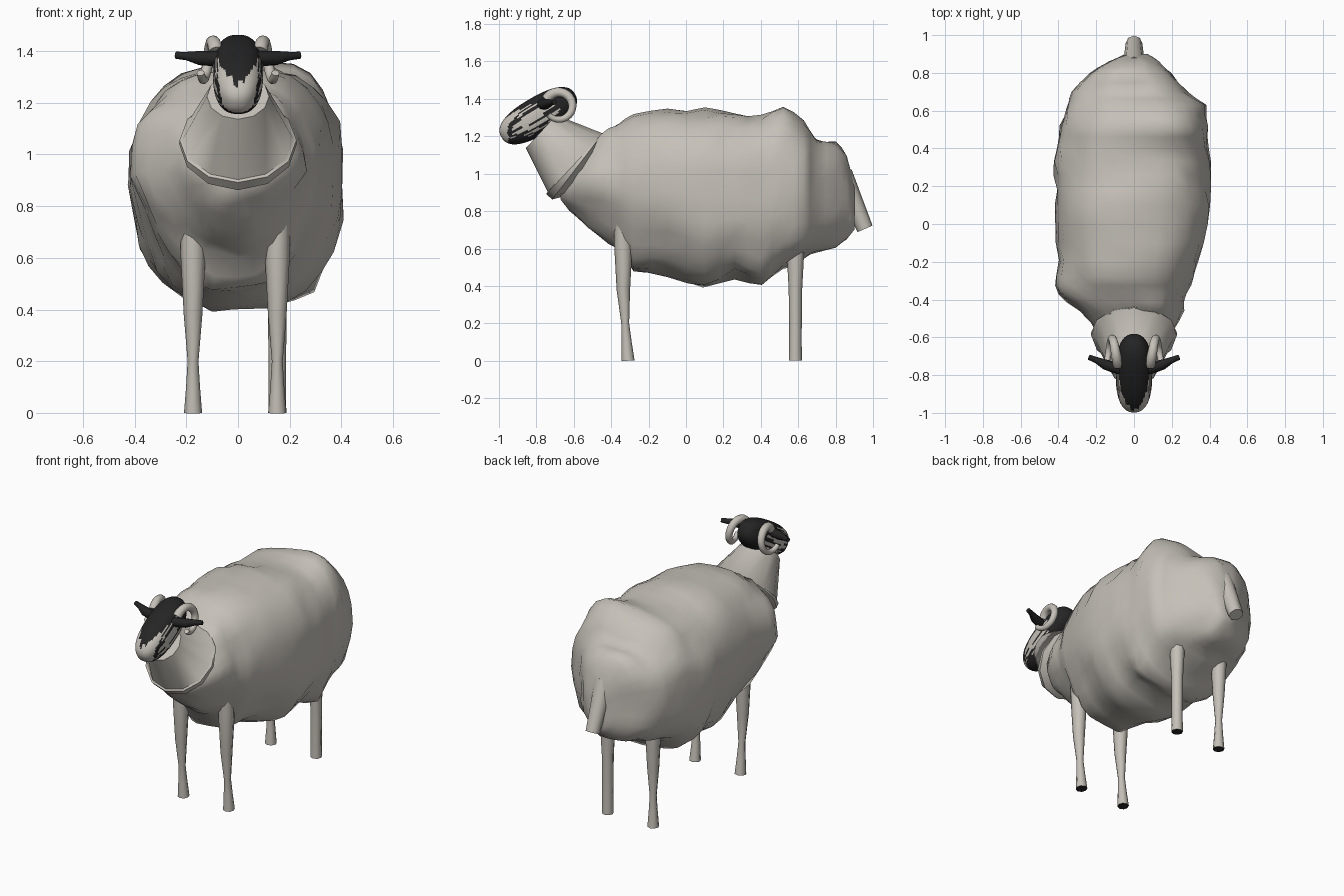
import bpy, bmesh, math, random
from mathutils import Vector, noise

random.seed(4)
if "Cube" in bpy.data.objects:
    bpy.data.objects.remove(bpy.data.objects["Cube"])


def material(name, colour):
    m = bpy.data.materials.new(name)
    m.use_nodes = True
    m.diffuse_color = (*colour, 1)
    m.node_tree.nodes["Principled BSDF"].inputs["Base Color"].default_value = (*colour, 1)
    return m


WOOL = material("wool grey", (0.56, 0.53, 0.48))
DARK = material("dark hide", (0.018, 0.018, 0.019))


def finish(bm, name, mats, angle=50):
    """Turn a bmesh into a smooth-shaded object with sharp creases."""
    bmesh.ops.recalc_face_normals(bm, faces=bm.faces)
    mesh = bpy.data.meshes.new(name)
    bm.to_mesh(mesh)
    bm.free()
    for m in mats:
        mesh.materials.append(m)
    ob = bpy.data.objects.new(name, mesh)
    bpy.context.collection.objects.link(ob)
    bpy.ops.object.select_all(action="DESELECT")
    ob.select_set(True)
    bpy.context.view_layer.objects.active = ob
    bpy.ops.object.shade_smooth_by_angle(angle=math.radians(angle))


def loft(rings):
    """Skin a list of closed rings, capping both ends; returns bmesh and first cap."""
    bm = bmesh.new()
    rows = [[bm.verts.new(p) for p in ring] for ring in rings]
    n = len(rows[0])
    for a, b in zip(rows, rows[1:]):
        for i in range(n):
            j = (i + 1) % n
            bm.faces.new((a[i], a[j], b[j], b[i]))
    bm.faces.new(rows[-1])
    return bm, bm.faces.new(rows[0])


def tube(path, sides):
    """Loft round rings along (point, radius) pairs without twisting."""
    pts = [Vector(p) for p, r in path]
    rings = []
    for k, (p, r) in enumerate(path):
        d = (pts[min(k + 1, len(pts) - 1)] - pts[max(k - 1, 0)]).normalized()
        u = Vector((1, 0, 0)).cross(d).normalized()
        w = d.cross(u)
        rings.append([pts[k] + r * (u * math.cos(a) + w * math.sin(a))
                      for a in (math.tau * i / sides for i in range(sides))])
    return loft(rings)


# Fleece: station y, bottom, top, right half width, left half width
SECTIONS = [
    (-0.67, 0.87, 0.94, 0.07, 0.07), (-0.58, 0.76, 1.09, 0.20, 0.19),
    (-0.46, 0.65, 1.22, 0.28, 0.25), (-0.37, 0.61, 1.25, 0.39, 0.27),
    (-0.28, 0.49, 1.31, 0.40, 0.32), (-0.10, 0.46, 1.34, 0.41, 0.38),
    (0.10, 0.39, 1.35, 0.41, 0.41), (0.26, 0.45, 1.32, 0.41, 0.41),
    (0.40, 0.40, 1.31, 0.41, 0.40), (0.52, 0.50, 1.33, 0.39, 0.39),
    (0.63, 0.55, 1.26, 0.36, 0.38), (0.70, 0.57, 1.19, 0.33, 0.29),
    (0.80, 0.60, 1.16, 0.24, 0.19), (0.86, 0.65, 1.10, 0.14, 0.12),
    (0.90, 0.70, 0.95, 0.06, 0.06)]


def fleece_ring(y, lo, hi, right, left, sides=28):
    ring = []
    hump = max(0, 1 - abs(y - 0.54) / 0.2)
    # The chest narrows towards its underside, the rump does not
    taper = 0.4 * min(1, max(0, (0.3 - y) / 0.6))
    for i in range(sides):
        a = math.tau * i / sides
        c, s = math.cos(a), math.sin(a)
        x = (left if c > 0 else right) * math.copysign(abs(c) ** 0.75, c)
        x *= 1 - taper * max(0, -s)
        power = 0.78 if s > 0 else 0.85
        z = (lo + hi) / 2 + (hi - lo) / 2 * math.copysign(abs(s) ** power, s)
        z += 0.25 * x * hump * max(0, s)
        p = Vector((x, y, z))
        lump = noise.noise(p * 5) * 0.03 + noise.noise(p * 11) * 0.02
        ring.append(p + Vector((c, 0, s)) * lump)
    return ring


stations = []
for a, b in zip(SECTIONS, SECTIONS[1:]):
    stations += [a, [(p + q) / 2 for p, q in zip(a, b)]]
bm, cap = loft([fleece_ring(*s) for s in stations + SECTIONS[-1:]])
# Locks of wool hanging out of the belly and flank
for spot in ((0.41, 0.02, 0.58), (-0.08, 0.08, 0.38), (0.08, 0.42, 0.40), (-0.12, -0.28, 0.47)):
    for v in bm.verts:
        near = (v.co - Vector(spot)).length
        if near < 0.14:
            v.co = v.co.lerp(Vector(spot), 0.7 * (1 - near / 0.14))
finish(bm, "fleece", [WOOL], 60)

# Neck: a cone with a thin banded rim around its wide base
bm, cap = tube([((0, -0.545, 1.02), 0.17), ((0, -0.577, 1.043), 0.228),
                ((0, -0.592, 1.056), 0.226), ((0, -0.595, 1.06), 0.214),
                ((0, -0.775, 1.225), 0.12)], 12)
finish(bm, "neck", [WOOL])

# Head: a blunt rounded block, dark with a pale muzzle and streaked cheeks
CENTRE = Vector((0, -0.79, 1.31))
FORWARD = Vector((0, -0.86, -0.51))
UPWARD = Vector((0, -0.51, 0.86))
bm = bmesh.new()
bmesh.ops.create_uvsphere(bm, u_segments=64, v_segments=40, radius=1)
for v in bm.verts:
    x, y, z = [math.copysign(abs(c) ** 0.82, c) for c in v.co]
    v.co = CENTRE + Vector((x * 0.097, 0, 0)) + UPWARD * y * 0.1 + FORWARD * z * 0.228
bm.normal_update()
streaks = [(random.uniform(-0.15, 0.0), random.uniform(0.08, 0.2)) for i in range(12)]
for f in bm.faces:
    c = f.calc_center_median()
    along = (c - CENTRE).dot(FORWARD)
    height = (c - CENTRE).dot(UPWARD)
    band = (height + 0.12) * 80
    start, end = streaks[int(band) % 12]
    cheek = abs(f.normal.x) > 0.7 and band % 1 < 0.5 and start < along < end
    jag = 0.03 * noise.noise(Vector((c.x * 60, 0, 0)))
    muzzle = (f.normal.y < -0.4 and abs(f.normal.x) < 0.87
              and c.z < 1.265 + abs(c.x) * 1.1 + jag)
    f.material_index = 0 if cheek or muzzle else 1
finish(bm, "head", [WOOL, DARK])

for side, word in ((1, "left"), (-1, "right")):
    # Horn curling back, down and forward around the ear
    path = []
    for k in range(22):
        t = k / 21
        a = math.radians(150 - 290 * t)
        r = 0.074 - 0.002 * t
        path.append(((side * (0.085 + 0.06 * t), -0.68 + r * math.cos(a),
                      1.362 + r * math.sin(a)), 0.028 - 0.013 * t))
    bm, cap = tube(path, 12)
    finish(bm, word + "_horn", [WOOL])

    # Ear
    bm, cap = tube([((side * 0.07, -0.77, 1.37), 0.03), ((side * 0.15, -0.745, 1.373), 0.028),
                    ((side * 0.20, -0.72, 1.381), 0.017), ((side * 0.24, -0.705, 1.384), 0.014)], 8)
    finish(bm, word + "_ear", [DARK])


def leg(name, x, y, lean, waist):
    """Slim leg with a dark sole; waist is the radius above the hoof."""
    bm, sole = tube([((x, y + lean, 0), 0.035), ((x, y + lean * 0.7, 0.1), (0.033 + waist) / 2),
                     ((x, y + lean * 0.4, 0.2), waist), ((x, y, 0.38), 0.036),
                     ((x, y, 0.62), 0.049), ((x, y, 0.75), 0.05)], 8)
    sole.material_index = 1
    finish(bm, name, [WOOL, DARK])


leg("front_left_leg", 0.152, -0.335, 0.025, 0.021)
leg("front_right_leg", -0.174, -0.335, 0.025, 0.021)
leg("hind_left_leg", 0.152, 0.585, 0, 0.034)
leg("hind_right_leg", -0.174, 0.585, 0, 0.021)

# Tail
bm, cap = tube([((0, 0.83, 1.0), 0.06), ((0, 0.957, 0.705), 0.044)], 8)
finish(bm, "tail", [WOOL])
